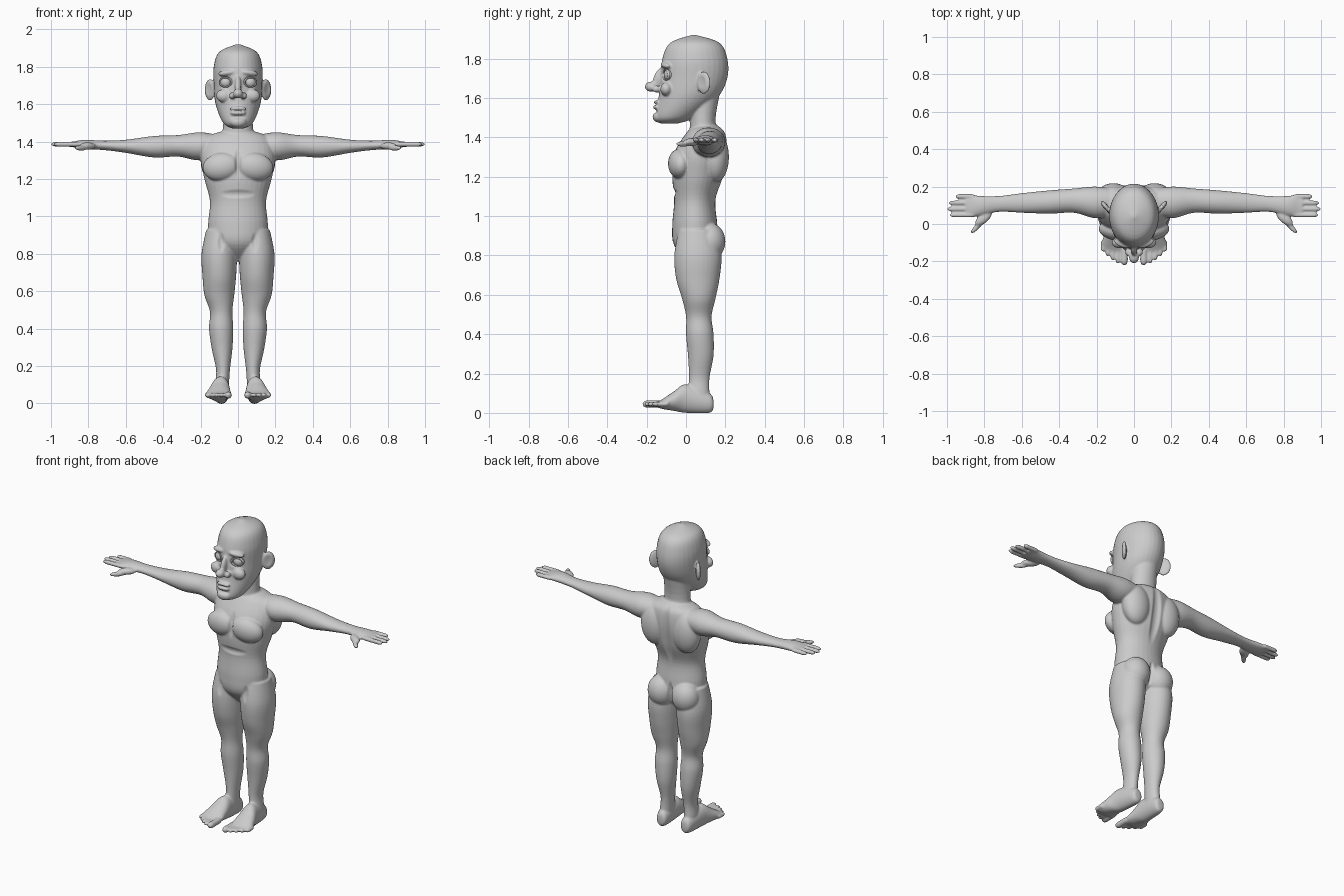
import bpy, bmesh, math
from mathutils import Matrix, Vector, Euler

cube = bpy.data.objects.get("Cube")
if cube:
    bpy.data.objects.remove(cube, do_unlink=True)

skin = bpy.data.materials.new("plain_grey")
skin.use_nodes = True
grey = (0.6, 0.6, 0.6, 1)
skin.diffuse_color = grey
skin.node_tree.nodes["Principled BSDF"].inputs["Base Color"].default_value = grey

bm = bmesh.new()


def catmull(before, start, end, after, t):
    """Smooth curve from start to end, steered by the neighbouring values."""
    slope_in = (end - before) / 2
    slope_out = (after - start) / 2
    bend = 3 * (end - start) - 2 * slope_in - slope_out
    twist = 2 * (start - end) + slope_in + slope_out
    return start + t * (slope_in + t * (bend + t * twist))


def smooth_rows(sections, steps):
    padded = [sections[0], *sections, sections[-1]]
    for group in zip(padded, padded[1:], padded[2:], padded[3:]):
        for step in range(steps):
            yield [catmull(*values, step / steps) for values in zip(*group)]
    yield sections[-1]


def loft(axis, sections, steps=5, sides=32):
    """Skin oval sections: (position, low and high of one axis, low and high of the other)."""
    rings = []
    for along, u_low, u_high, v_low, v_high in smooth_rows(sections, steps):
        ring = []
        for k in range(sides):
            angle = math.tau * k / sides
            u = (u_low + u_high + (u_high - u_low) * math.cos(angle)) / 2
            v = (v_low + v_high + (v_high - v_low) * math.sin(angle)) / 2
            place = {"x": (along, u, v), "y": (u, along, v), "z": (u, v, along)}
            ring.append(bm.verts.new(place[axis]))
        rings.append(ring)
    faces = [bm.faces.new(rings[0]), bm.faces.new(rings[-1])]
    for lower, upper in zip(rings, rings[1:]):
        for k in range(sides):
            faces.append(bm.faces.new((lower[k - 1], upper[k - 1], upper[k], lower[k])))
    bmesh.ops.recalc_face_normals(bm, faces=faces)


def column(*rows):
    """Upright loft from rows of (height, middle x, half width, front, back)."""
    loft("z", [(z, x - half, x + half, front, back) for z, x, half, front, back in rows])


def blob(at, size, turn=(0, 0, 0)):
    """Ellipsoid with the given half sizes, turned in degrees."""
    spin = Euler([math.radians(angle) for angle in turn]).to_matrix().to_4x4()
    matrix = Matrix.Translation(at) @ spin @ Matrix.Diagonal((*size, 1))
    bmesh.ops.create_icosphere(bm, subdivisions=4, radius=1, matrix=matrix)


def digit(axis, root, tip, across, height, thick):
    """Round-ended finger or toe running from root to tip."""
    rows = []
    for part, scale in ((0, 1), (.5, 1), (.8, 1), (.95, .7), (1, .3)):
        r = thick * scale
        rows.append((root + (tip - root) * part, across - r, across + r, height - r, height + r))
    loft(axis, rows, sides=16)


# Torso
column((.76, 0, .02, .02, .07), (.85, 0, .14, -.06, .16), (.95, 0, .16, -.07, .16),
       (1.08, 0, .15, -.06, .15), (1.2, 0, .18, -.07, .19), (1.32, 0, .2, -.06, .21),
       (1.42, 0, .17, 0, .2), (1.46, 0, .07, .04, .16))
# Neck
column((1.36, 0, .1, .01, .19), (1.48, 0, .08, .02, .15), (1.66, 0, .08, .01, .18))
# Head
column((1.47, 0, .03, -.13, -.04), (1.5, 0, .08, -.16, .04), (1.6, 0, .12, -.14, .16),
       (1.7, 0, .13, -.13, .21), (1.8, 0, .13, -.12, .21), (1.88, 0, .1, -.08, .17),
       (1.92, 0, .01, .03, .05))

# Nose bridge and tip
blob(at=(0, -.14, 1.7), size=(.017, .025, .055), turn=(-20, 0, 0))
blob(at=(0, -.177, 1.657), size=(.027, .033, .026))
# Lips and chin
blob(at=(0, -.147, 1.577), size=(.046, .017, .011))
blob(at=(0, -.148, 1.553), size=(.042, .02, .012))
blob(at=(0, -.14, 1.505), size=(.045, .03, .03))
# Nostril, brow, cheek and ear (left side, mirrored later)
blob(at=(.03, -.15, 1.645), size=(.018, .022, .018))
blob(at=(.062, -.103, 1.767), size=(.048, .022, .016), turn=(0, 8, 20))
blob(at=(.075, -.1, 1.645), size=(.043, .03, .035))
blob(at=(.15, .09, 1.677), size=(.014, .042, .058), turn=(0, 0, -38))
# Chest, upper back, buttock and shoulder
blob(at=(.09, -.035, 1.265), size=(.1, .055, .075), turn=(0, 8, 8))
blob(at=(.11, .15, 1.3), size=(.09, .068, .13))
blob(at=(.085, .12, .87), size=(.085, .08, .095))
blob(at=(.21, .12, 1.378), size=(.09, .08, .07))

# Arm, ending in the palm
loft("x", [(.08, .06, .18, 1.35, 1.43), (.2, .03, .2, 1.3, 1.45), (.32, .06, .19, 1.32, 1.435),
           (.45, .055, .18, 1.315, 1.43), (.6, .06, .165, 1.34, 1.41), (.72, .065, .15, 1.355, 1.405),
           (.82, .045, .15, 1.36, 1.41), (.88, .035, .16, 1.37, 1.4), (.9, .05, .15, 1.37, 1.4)])

# Fingers
for across, tip in ((.147, .955), (.113, .99), (.08, 1), (.048, .985)):
    digit("x", root=.86, tip=tip, across=across, height=1.386, thick=.0128)
# Thumb
blob(at=(.805, .03, 1.376), size=(.055, .026, .02), turn=(0, 0, -40))
blob(at=(.838, -.014, 1.366), size=(.05, .014, .015), turn=(0, 0, -46))

# Leg
column((.93, .09, .08, -.04, .15), (.8, .1, .095, -.06, .18), (.68, .1, .09, -.05, .17),
       (.58, .1, .08, -.02, .15), (.49, .09, .06, 0, .13), (.4, .09, .065, 0, .14),
       (.29, .085, .055, .01, .14), (.18, .08, .037, .015, .12), (.1, .085, .037, .01, .12),
       (.03, .085, .034, .02, .13))
# Foot
loft("y", [(.14, .07, .1, .03, .06), (.12, .05, .12, 0, .1), (0, .045, .14, 0, .145),
           (-.06, .04, .16, .01, .11), (-.12, .035, .175, .02, .07), (-.15, .05, .155, .03, .055)])
# Big toe, then the small toes
digit("y", root=-.12, tip=-.22, across=.052, height=.045, thick=.019)
for across, tip in ((.087, -.212), (.114, -.195), (.14, -.172), (.165, -.148)):
    digit("y", root=-.09, tip=tip, across=across, height=.045, thick=.0125)

mesh = bpy.data.meshes.new("body")
bm.to_mesh(mesh)
bm.free()
body = bpy.data.objects.new("body", mesh)
bpy.context.collection.objects.link(body)

# Mirror, fuse into one skin and soften the joins
mirror = body.modifiers.new("Mirror", "MIRROR")
mirror.use_mirror_merge = False
fuse = body.modifiers.new("Fuse", "REMESH")
fuse.mode = "VOXEL"
fuse.voxel_size = .0055
soft = body.modifiers.new("Soften", "SMOOTH")
soft.factor = .5
soft.iterations = 7
graph = bpy.context.evaluated_depsgraph_get()
fused = bpy.data.meshes.new_from_object(body.evaluated_get(graph))
body.modifiers.clear()
body.data = fused


def carve(at, reach, depth):
    """Push the skin along y inside an ellipsoid, on both sides of the body."""
    for side in {1, -1 if at[0] else 1}:
        middle = Vector((at[0] * side, at[1], at[2]))
        for vert in fused.vertices:
            gap = vert.co - middle
            if abs(gap.z) < reach[2]:
                far = sum((g / r) ** 2 for g, r in zip(gap, reach))
                if far < 1:
                    vert.co.y += depth * (1 - far) ** 2 * (1 + far)


# Eye sockets, mouth line, chin fold and ear hollows
carve(at=(.065, -.11, 1.717), reach=(.045, .05, .036), depth=.022)
carve(at=(0, -.165, 1.566), reach=(.06, .04, .007), depth=.008)
carve(at=(0, -.16, 1.53), reach=(.05, .04, .015), depth=.008)
carve(at=(.16, .07, 1.68), reach=(.025, .035, .04), depth=.009)
# Spine and seat cleft
carve(at=(0, .2, 1.25), reach=(.035, .08, .25), depth=-.014)
carve(at=(0, .18, .87), reach=(.02, .08, .1), depth=-.022)
# Breastbone, rib arch and groin creases
carve(at=(0, -.07, 1.29), reach=(.02, .06, .1), depth=.01)
carve(at=(0, -.07, 1.12), reach=(.12, .06, .025), depth=.008)
carve(at=(.09, -.06, .86), reach=(.02, .06, .06), depth=.008)


def finish(obj, name):
    obj.name = name
    obj.data.name = name
    obj.data.materials.clear()
    obj.data.materials.append(skin)
    obj.data.shade_smooth()


finish(body, "body")

# Eyes and eyelids
for side, label in ((1, "left"), (-1, "right")):
    bpy.ops.mesh.primitive_uv_sphere_add(segments=32, ring_count=16, radius=.033,
                                         location=(side * .064, -.08, 1.717))
    finish(bpy.context.object, label + "_eye")
    bpy.ops.mesh.primitive_torus_add(
        location=(side * .065, -.1, 1.717), major_radius=.033, minor_radius=.006,
        rotation=(math.radians(90), 0, side * math.radians(22)))
    bpy.context.object.scale = (1, .75, 1.3)
    finish(bpy.context.object, label + "_eyelids")
